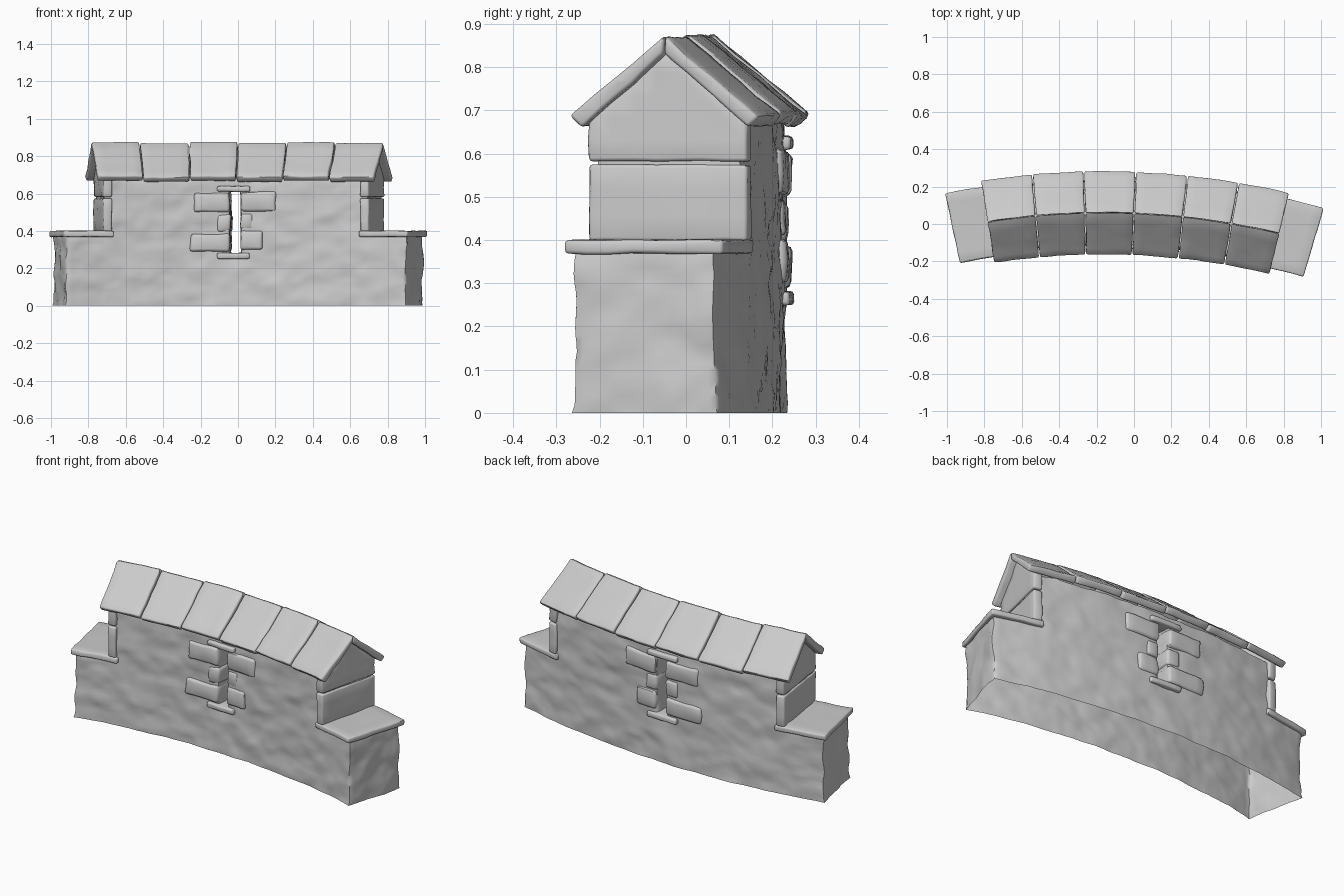
import bpy, bmesh, math
from mathutils import Vector, noise

if "Cube" in bpy.data.objects:
    bpy.data.objects.remove(bpy.data.objects["Cube"], do_unlink=True)

stone = bpy.data.materials.new("pale_grey_stone")
stone.use_nodes = True
GREY = (0.6, 0.6, 0.6, 1)
stone.diffuse_color = GREY
stone.node_tree.nodes["Principled BSDF"].inputs["Base Color"].default_value = GREY

RADIUS, CX, CY = 4.0, -0.16, -3.94     # plan arc of the wall
HALF, UPPER, DEPTH, STEP = 0.96, 0.74, 0.17, 0.02


def bend(p):
    """Wrap straight (along, across, height) coordinates onto the arc."""
    a = (p.x - CX) / RADIUS
    r = RADIUS + p.y
    return Vector((CX + r * math.sin(a), CY + r * math.cos(a), p.z))


def finish(name, bm, rough, scale, angle):
    """Roughen, bend and shade one part."""
    bmesh.ops.recalc_face_normals(bm, faces=bm.faces)
    for v in bm.verts:
        q = Vector((v.co.x * 0.8, v.co.y, v.co.z * 1.3)) * scale
        shift = noise.noise_vector(q) + noise.noise_vector(q * 2.3) * 0.4
        if v.co.z < 0.001:
            shift.z = 0
        v.co = bend(v.co + shift * rough)
    mesh = bpy.data.meshes.new(name)
    bm.to_mesh(mesh)
    bm.free()
    mesh.materials.append(stone)
    ob = bpy.data.objects.new(name, mesh)
    bpy.context.collection.objects.link(ob)
    bpy.ops.object.select_all(action="DESELECT")
    ob.select_set(True)
    bpy.context.view_layer.objects.active = ob
    bpy.ops.object.shade_smooth_by_angle(angle=math.radians(angle))
    return ob


def block(name, profile, u0, u1, bevel=0.008, rough=0.004):
    """Worn stone: an (across, height) profile swept from u0 to u1."""
    bm = bmesh.new()
    face = bm.faces.new([bm.verts.new((u0, d, z)) for d, z in profile])
    new = bmesh.ops.extrude_face_region(bm, geom=[face])["geom"]
    bmesh.ops.translate(bm, vec=(u1 - u0, 0, 0),
                        verts=[g for g in new if isinstance(g, bmesh.types.BMVert)])
    bmesh.ops.recalc_face_normals(bm, faces=bm.faces)
    bmesh.ops.bevel(bm, geom=bm.edges[:], offset=bevel, segments=2,
                    profile=0.5, affect="EDGES")
    # Extra cuts let the surface wander a little
    for axis in range(3):
        normal = Vector((axis == 0, axis == 1, axis == 2))
        lo = min(v.co[axis] for v in bm.verts)
        hi = max(v.co[axis] for v in bm.verts)
        count = int((hi - lo) / 0.06)
        for i in range(1, count + 1):
            at = normal * (lo + (hi - lo) * i / (count + 1))
            bmesh.ops.bisect_plane(bm, geom=bm.verts[:] + bm.edges[:] + bm.faces[:],
                                   plane_co=at, plane_no=normal)
    return finish(name, bm, rough, 14, 50)


def box(name, u0, u1, d, z0, z1, **kw):
    return block(name, [(-d, z0), (d, z0), (d, z1), (-d, z1)], u0, u1, **kw)


# Rough wall: stepped shell with a window slit and an open underside
NU, ND, NZ = round(2 * HALF / STEP), round(2 * DEPTH / STEP), 34


def solid(i, j, k):
    if not (0 <= i < NU and 0 <= j < ND and 0 <= k < NZ):
        return False
    u, z = (i + 0.5) * STEP - HALF, (k + 0.5) * STEP
    in_slit = -0.04 < u < 0.02 and 0.26 < z < 0.62
    return not in_slit and (z < 0.38 or abs(u) < UPPER)


bm = bmesh.new()
points = {}


def corner(key):
    if key not in points:
        i, j, k = key
        points[key] = bm.verts.new((i * STEP - HALF, j * STEP - DEPTH, k * STEP))
    return points[key]


for i in range(NU):
    for j in range(ND):
        for k in range(NZ):
            if not solid(i, j, k):
                continue
            for axis in range(3):
                for side in (0, 1):
                    near = [i, j, k]
                    near[axis] += 2 * side - 1
                    if solid(*near) or near[2] < 0:
                        continue
                    ring = []
                    for a, b in ((0, 0), (1, 0), (1, 1), (0, 1)):
                        key = [i, j, k]
                        key[axis] += side
                        key[(axis + 1) % 3] += a
                        key[(axis + 2) % 3] += b
                        ring.append(corner(tuple(key)))
                    bm.faces.new(ring)
for _ in range(2):
    bmesh.ops.smooth_vert(bm, verts=[v for v in bm.verts if v.co.z > 0.001], factor=0.4,
                          use_axis_x=True, use_axis_y=True, use_axis_z=True)
finish("wall", bm, 0.009, 9, 60)

# Roof slabs: six bays, two slopes each
BAYS, ROOF = 6, 0.787
bay = 2 * ROOF / BAYS
slope = [(0.001, 0.875), (0.225, 0.69), (0.198, 0.663), (0.001, 0.833)]
for n in range(BAYS):
    start = -ROOF + n * bay
    lift = 0.003 * (-1) ** n
    for name, s in (("back", 1), ("front", -1)):
        block(f"roof_{name}_{n + 1}", [(s * d, z + lift) for d, z in slope],
              start + 0.003, start + bay - 0.003)

# Stepped ends: shoulder cap, upright slab and gable stone
gable = [(-0.188, 0.582), (0.188, 0.582), (0.188, 0.676), (0, 0.838), (-0.188, 0.676)]
for side, s in (("left", 1), ("right", -1)):
    box(f"shoulder_cap_{side}", *sorted((s * 0.69, s * 0.975)), 0.19, 0.368, 0.4)
    box(f"upright_slab_{side}", *sorted((s * 0.7, s * 0.748)), 0.188, 0.398, 0.574)
    block(f"gable_{side}", gable, *sorted((s * 0.7, s * 0.748)))

# Window dressing: lintel, sill and jamb bricks running through the wall
box("lintel", -0.11, 0.075, 0.188, 0.61, 0.64)
box("sill", -0.11, 0.075, 0.188, 0.25, 0.282)
bricks = [("upper_right", -0.24, -0.04, 0.5, 0.602), ("middle_right", -0.11, -0.035, 0.395, 0.49),
          ("lower_right", -0.26, -0.04, 0.29, 0.385), ("upper_left", 0.022, 0.22, 0.505, 0.608),
          ("middle_left", 0.02, 0.09, 0.408, 0.495), ("lower_left", 0.024, 0.145, 0.3, 0.4)]
for name, u0, u1, z0, z1 in bricks:
    box(f"jamb_brick_{name}", u0, u1, 0.176 if "middle" in name else 0.184,
        z0, z1, bevel=0.014, rough=0.006)
